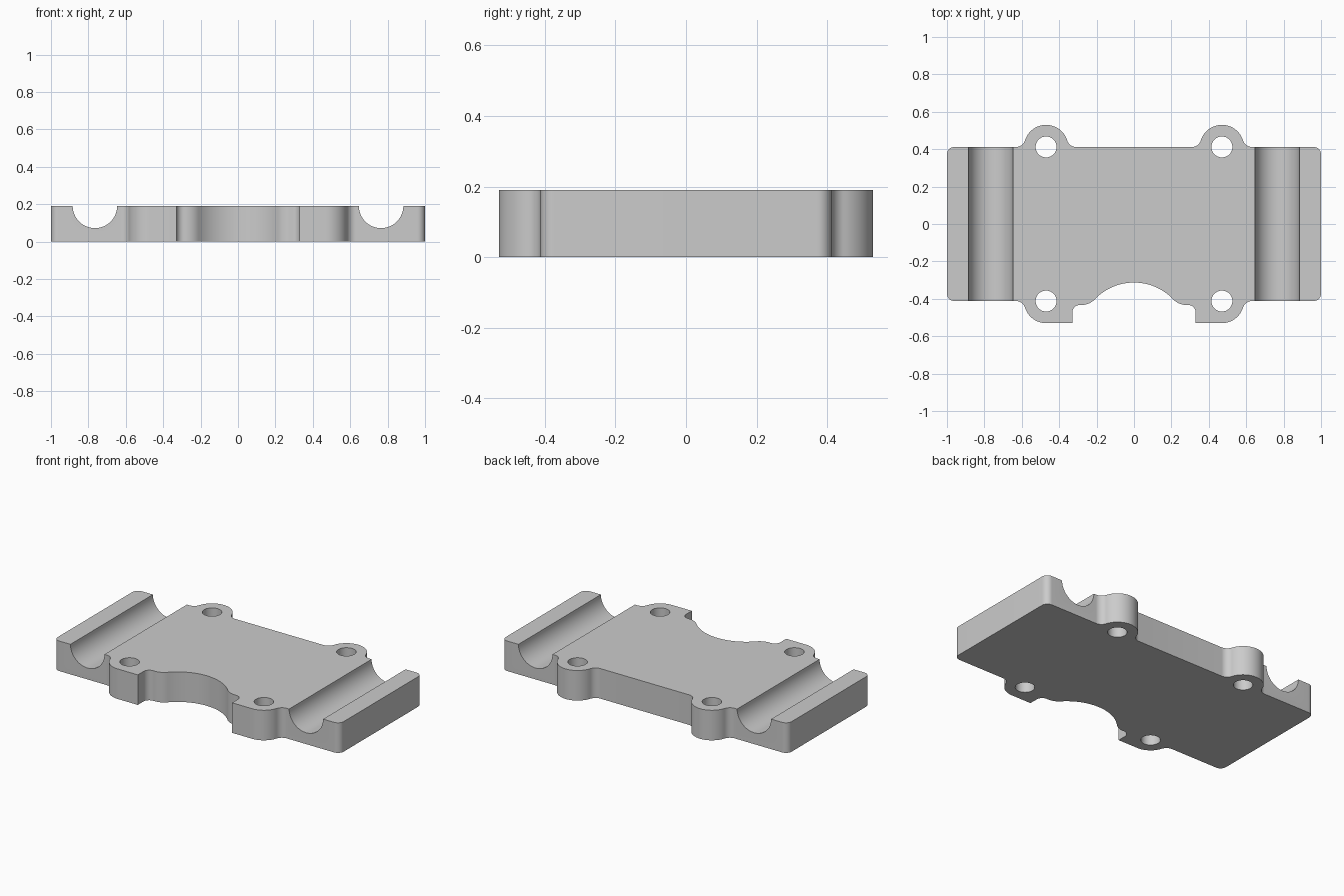
import bpy
import bmesh
import math

cube = bpy.data.objects.get("Cube")
if cube:
    bpy.data.objects.remove(cube, do_unlink=True)

HEIGHT = 0.19
EDGE_Y = 0.412              # straight front and back edges
LUG_X, LUG_R = 0.47, 0.118  # screw lugs
BLEND_DX = 0.16             # lug centre to blend centre
BLEND_R = (BLEND_DX ** 2 - LUG_R ** 2) / (2 * LUG_R)
TILT = math.degrees(math.atan2(BLEND_R, BLEND_DX))
CORNER_R = 0.04

grey = bpy.data.materials.new("light grey")
grey.use_nodes = True
colour = (0.6, 0.6, 0.6, 1)
grey.diffuse_color = colour
grey.node_tree.nodes["Principled BSDF"].inputs["Base Color"].default_value = colour


def arc(cx, cy, r, start, end, steps=12):
    angles = [math.radians(start + (end - start) * i / steps) for i in range(steps + 1)]
    return [(cx + r * math.cos(a), cy + r * math.sin(a)) for a in angles]


# Right half of the outline, from front centre to back centre
bay_y, bay_r = -0.603, 0.29
lip_x, lip_y, lip_r = 0.28, -0.336, 0.097
lip_angle = math.degrees(math.atan2(lip_y - bay_y, lip_x))
half = arc(0, bay_y, bay_r, 90, lip_angle, 20)
half += arc(lip_x, lip_y, lip_r, 180 + lip_angle, 270)
half += arc(0.29, -0.473, CORNER_R, 90, 0)
half += [(0.33, -EDGE_Y - LUG_R)]
half += arc(LUG_X, -EDGE_Y, LUG_R, -90, -TILT, 16)
half += arc(LUG_X + BLEND_DX, -EDGE_Y - BLEND_R, BLEND_R, 180 - TILT, 90)
half += arc(1 - CORNER_R, -EDGE_Y + CORNER_R, CORNER_R, -90, 0)
half += arc(1 - CORNER_R, EDGE_Y - CORNER_R, CORNER_R, 0, 90)
half += arc(LUG_X + BLEND_DX, EDGE_Y + BLEND_R, BLEND_R, 270, 180 + TILT)
half += arc(LUG_X, EDGE_Y, LUG_R, TILT, 180 - TILT, 32)
half += arc(LUG_X - BLEND_DX, EDGE_Y + BLEND_R, BLEND_R, 360 - TILT, 270)
outline = half + [(-x, y) for x, y in reversed(half[1:])]

# Clamp plate: extrude the outline
bm = bmesh.new()
face = bm.faces.new([bm.verts.new((x, y, 0)) for x, y in outline])
top = bmesh.ops.extrude_face_region(bm, geom=[face])["geom"]
bmesh.ops.translate(bm, vec=(0, 0, HEIGHT),
                    verts=[v for v in top if isinstance(v, bmesh.types.BMVert)])
bmesh.ops.recalc_face_normals(bm, faces=bm.faces)
mesh = bpy.data.meshes.new("clamp_plate")
bm.to_mesh(mesh)
bm.free()
mesh.materials.append(grey)
plate = bpy.data.objects.new("clamp_plate", mesh)
bpy.context.collection.objects.link(plate)


def cut(radius, depth, location, rotation=(0, 0, 0), sides=48):
    """Subtract a cylinder from the plate."""
    bpy.ops.mesh.primitive_cylinder_add(vertices=sides, radius=radius, depth=depth,
                                        location=location, rotation=rotation)
    cutter = bpy.context.object
    cutter.hide_render = True
    cutter.data.materials.append(grey)
    mod = plate.modifiers.new("cut", "BOOLEAN")
    mod.operation = "DIFFERENCE"
    mod.solver = "EXACT"
    mod.object = cutter
    bpy.context.view_layer.objects.active = plate
    bpy.ops.object.modifier_apply(modifier=mod.name)
    bpy.data.objects.remove(cutter, do_unlink=True)


for side in (-1, 1):
    # Half-round rod channels
    cut(0.119, 2, (side * 0.765, 0, HEIGHT + 0.001), (math.pi / 2, 0, 0), 64)
    # Screw holes
    for end in (-1, 1):
        cut(0.056, 1, (side * LUG_X, end * EDGE_Y, 0))

bpy.ops.object.select_all(action="DESELECT")
plate.select_set(True)
bpy.context.view_layer.objects.active = plate
bpy.ops.object.shade_smooth_by_angle(angle=math.radians(30))
